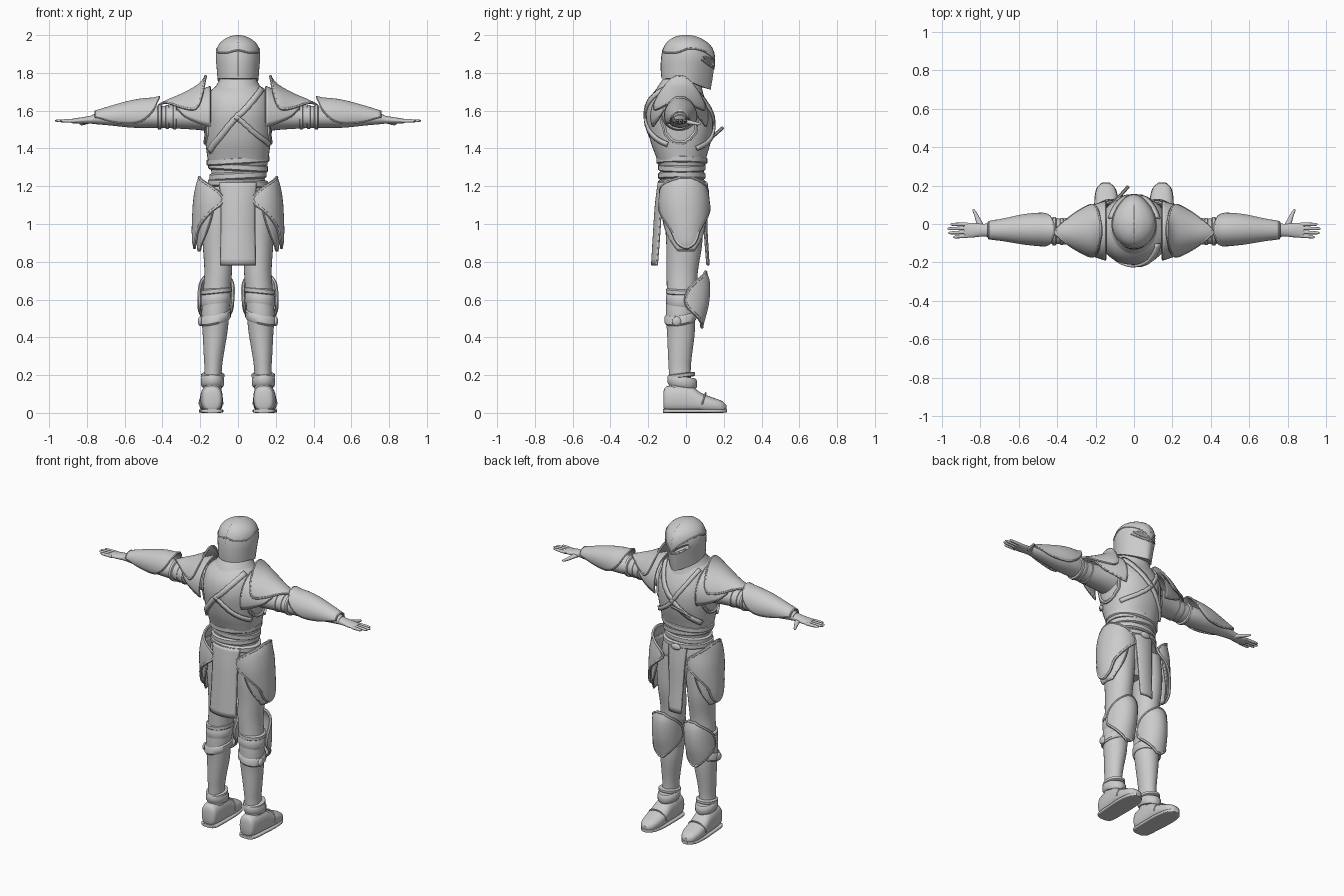
import bpy, bmesh
from math import sin, cos, radians, pi, copysign
from mathutils import Vector, Matrix
from mathutils.bvhtree import BVHTree


def interp(pts, k):
    """Catmull-Rom through tuples"""
    out, P = [], [pts[0]] + list(pts) + [pts[-1]]
    for i in range(1, len(P) - 2):
        for j in range(k):
            t = j / k
            out.append(tuple(0.5 * (2 * b + (c - a) * t + (2 * a - 5 * b + 4 * c - d) * t * t
                             + (3 * b - a - 3 * c + d) * t ** 3)
                             for a, b, c, d in zip(P[i - 1], P[i], P[i + 1], P[i + 2])))
    return out + [tuple(pts[-1])]


def finish(name, me, mirror=False, thick=0):
    bm = bmesh.new()
    bm.from_mesh(me)
    bmesh.ops.recalc_face_normals(bm, faces=bm.faces)
    bm.to_mesh(me)
    bm.free()
    me.shade_smooth()
    me.set_sharp_from_angle(angle=radians(40))
    ob = bpy.data.objects.new(name, me)
    bpy.context.collection.objects.link(ob)
    if thick:
        m = ob.modifiers.new("thickness", 'SOLIDIFY')
        m.thickness, m.offset = thick, 0
    if mirror:
        ob.modifiers.new("mirror", 'MIRROR').use_mirror_merge = False
    return ob


def tube(name, pts, r, cyclic=False, mirror=False):
    clean = [Vector(pts[0])]
    for p in pts[1:]:
        if (Vector(p) - clean[-1]).length > 0.004:
            clean.append(Vector(p))
    cu = bpy.data.curves.new(name, 'CURVE')
    cu.dimensions, cu.bevel_depth, cu.bevel_resolution, cu.use_fill_caps = '3D', r, 1, True
    sp = cu.splines.new('POLY')
    sp.points.add(len(clean) - 1)
    for q, p in zip(sp.points, clean):
        q.co = (*p, 1)
    sp.use_cyclic_u = cyclic
    tmp = bpy.data.objects.new("tmp", cu)
    me = bpy.data.meshes.new_from_object(tmp)
    bpy.data.objects.remove(tmp)
    return finish(name, me, mirror)


def loft(name, secs, axis='Z', n=32, k=4, p=2, mirror=False, thick=0.01, rim=0, warp=None, caps=True):
    """Sections (t, c1, c2, r1, r2[, a0, a1]); with angles it is an open shell plate"""
    shell = len(secs[0]) > 5
    rows = []
    for s in interp(secs, k):
        a0, a1 = s[5:7] if shell else (0, 360)
        row = []
        for i in range(n + shell):
            a = radians(a0 + (a1 - a0) * i / n)
            u = s[1] + s[3] * copysign(abs(cos(a)) ** (2 / p), cos(a))
            v = s[2] + s[4] * copysign(abs(sin(a)) ** (2 / p), sin(a))
            co = {'Z': (u, v, s[0]), 'X': (s[0], u, v), 'Y': (u, s[0], v)}[axis]
            row.append(warp(*co) if warp else co)
        rows.append(row)
    w = len(rows[0])
    faces = [(r * w + i, r * w + (i + 1) % w, (r + 1) * w + (i + 1) % w, (r + 1) * w + i)
             for r in range(len(rows) - 1) for i in range(n)]
    if not shell and caps:
        faces += [tuple(range(w)), tuple(range((len(rows) - 1) * w, len(rows) * w))]
    me = bpy.data.meshes.new(name)
    me.from_pydata([c for r in rows for c in r], [], faces)
    if rim:
        edge = rows[0] + [r[-1] for r in rows[1:]] + rows[-1][::-1] + [r[0] for r in rows[::-1]]
        tube(name + "_rim", edge, rim, True, mirror)
    return finish(name, me, mirror, thick if shell or not caps else 0)


def bvh_of(ob):
    return BVHTree.FromPolygons([v.co for v in ob.data.vertices], [p.vertices[:] for p in ob.data.polygons])


def drape(bvh, pts, off=0.003, k=8):
    """Snap a path to a body surface, giving (point, normal)"""
    out = []
    for q in interp(pts, k):
        loc, nor, _, _ = bvh.find_nearest(Vector(q))
        if nor.dot(loc - Vector((0, 0, loc.z))) < 0:
            nor = -nor
        out.append((loc + nor * off, nor))
    return out


def strap(name, bvh, pts, width):
    d, verts = drape(bvh, pts, 0.007), []
    for i, (c, nor) in enumerate(d):
        t = d[min(i + 1, len(d) - 1)][0] - d[max(i - 1, 0)][0]
        s = nor.cross(t).normalized() * width / 2
        verts += [c - s, c + s]
    me = bpy.data.meshes.new(name)
    me.from_pydata(verts, [], [(2 * i, 2 * i + 1, 2 * i + 3, 2 * i + 2) for i in range(len(d) - 1)])
    return finish(name, me, False, 0.012)


def ball(name, loc, scale, rot=0, mirror=False):
    bm = bmesh.new()
    m = Matrix.Translation(loc) @ Matrix.Rotation(rot, 4, 'Y') @ Matrix.Diagonal((*scale, 1))
    bmesh.ops.create_uvsphere(bm, u_segments=20, v_segments=12, radius=1, matrix=m)
    me = bpy.data.meshes.new(name)
    bm.to_mesh(me)
    bm.free()
    return finish(name, me, mirror)


# Helmet: pointed face, lower chin, cut eye slits, brow ridges
def face(x, y, z):
    low = max(0, min(1, (1.88 - z) / 0.11))
    f = max(0, min(1, (y + 0.02) / 0.15))
    return (x * (1 - (0.2 + 0.3 * low) * f * f), y, z - 0.06 * low * f)


helmet = loft("helmet", [(1.77, 0, 0, .109, .13), (1.82, 0, .005, .113, .138), (1.88, 0, .011, .118, .142),
              (1.93, 0, .01, .112, .13), (1.965, 0, .005, .09, .103), (1.99, 0, 0, .05, .06),
              (2.0, 0, 0, .012, .015)], warp=face, n=40)
hb = bvh_of(helmet)
cutter = ball("eye_cutter", (.058, .13, 1.868), (.055, .045, .011), radians(-32), True)
cutter.hide_render = True
cutter.display_type = 'WIRE'
cut = helmet.modifiers.new("eyes", 'BOOLEAN')
cut.object, cut.operation = cutter, 'DIFFERENCE'
tube("brow_ridge", [d[0] for d in drape(hb, [(0, .16, 1.83), (.04, .15, 1.875), (.085, .1, 1.915), (.115, .02, 1.93),
     (.118, -.05, 1.91), (.07, -.12, 1.91), (0, -.14, 1.925)], 0)], .0045, mirror=True)
tube("cheek_ridge", [d[0] for d in drape(hb, [(.004, .16, 1.82), (.05, .12, 1.84), (.09, .08, 1.87)], 0)],
     .004, mirror=True)
tube("helmet_crest", [d[0] for d in drape(hb, [(0, .15, 1.88), (0, .09, 1.97), (0, 0, 2.0), (0, -.09, 1.96),
     (0, -.13, 1.88), (0, -.13, 1.78)], -.002)], .003)
loft("neck", [(1.66, 0, -.02, .085, .09), (1.73, 0, -.01, .075, .08), (1.84, 0, 0, .075, .08)])

# Torso: breastplate, gorget, waist, bands
chest = loft("breastplate", [(1.31, 0, -.022, .155, .12), (1.36, 0, -.025, .163, .135), (1.43, 0, -.028, .173, .158),
             (1.5, 0, -.03, .18, .172), (1.58, 0, -.037, .183, .175), (1.65, 0, -.045, .172, .155),
             (1.7, 0, -.045, .15, .125), (1.745, 0, -.035, .095, .09)], p=2.2, n=40)
cb = bvh_of(chest)
loft("gorget", [(1.68, 0, -.035, .15, .135), (1.73, 0, -.03, .112, .112), (1.765, 0, -.02, .092, .098)], caps=False,
     warp=lambda x, y, z: (x, y, z - max(0, y) * .3))
loft("waist", [(1.18, 0, -.02, .15, .112), (1.26, 0, -.02, .14, .115), (1.34, 0, -.022, .152, .12)])
for i, (z, r, ry, tl) in enumerate([(1.335, .162, .131, .06), (1.3, .155, .122, -.06), (1.255, .148, .122, .05),
                                    (1.215, .156, .122, -.03)]):
    loft(f"waist_band_{i}", [(z - .02, 0, -.022, r - .006, ry - .006), (z - .012, 0, -.022, r + .004, ry + .004),
         (z + .012, 0, -.022, r + .004, ry + .004), (z + .02, 0, -.022, r - .006, ry - .006)], k=1,
         warp=lambda x, y, z: (x, y, z + tl * x))
ball("belt_buckle", (0, .105, 1.205), (.035, .012, .02))
strap("back_strap", cb, [(.12, -.1, 1.71), (.06, -.25, 1.63), (-.06, -.25, 1.51), (-.17, -.12, 1.38)], .032)
strap("back_cross_strap", cb, [(-.02, -.25, 1.57), (.07, -.25, 1.5), (.17, -.1, 1.42)], .026)
strap("front_strap", cb, [(.12, .03, 1.71), (.07, .15, 1.61), (-.04, .2, 1.49), (-.16, .06, 1.38)], .03)
strap("front_cross_strap", cb, [(-.12, .03, 1.71), (-.06, .15, 1.6), (.03, .2, 1.48), (.16, .06, 1.4)], .024)
tube("armhole_rim", [d[0] for d in drape(cb, [(.25, -.035 + .15 * cos(a * pi / 8), 1.56 + .14 * sin(a * pi / 8))
     for a in range(16)], 0, 3)], .011, True, True)
tube("dagger_hilt", [(-.11, .11, 1.43), (-.07, .15, 1.47), (-.03, .195, 1.51)], .009)

# Hips, hanging cloths and hip plates
loft("pelvis", [(1.22, 0, -.02, .145, .11), (1.14, 0, -.02, .17, .115), (1.04, 0, -.015, .165, .1),
                (.95, 0, -.01, .07, .06)])
loft("back_cloth", [(1.22, 0, -.06, .13, .085, 222, 318), (1.1, 0, -.06, .125, .1, 225, 315),
     (.95, 0, -.07, .125, .1, 225, 315), (.785, 0, -.08, .135, .1, 227, 313)], n=16, rim=.005)
loft("front_cloth", [(1.21, 0, .0, .12, .095, 58, 122), (1.1, 0, .01, .11, .095, 60, 120),
     (.95, 0, .02, .1, .09, 62, 118), (.785, 0, .035, .1, .085, 65, 115)], n=16, rim=.005)
loft("hip_plate", [(1.245, .12, 0, .085, .11, -15, 15), (1.2, .12, -.01, .1, .12, -75, 70),
     (1.13, .12, -.01, .112, .13, -112, 108), (1.06, .12, -.008, .117, .13, -75, 75),
     (.98, .12, -.004, .12, .12, -42, 42), (.905, .12, 0, .118, .11, -26, 26), (.875, .115, 0, .115, .1, -6, 6)],
     n=24, mirror=True, rim=.009)
loft("inner_hip_plate", [(1.17, .12, -.01, .1, .118, -90, 90), (1.05, .12, -.01, .103, .115, -80, 80),
     (.95, .12, -.005, .1, .108, -60, 60), (.86, .12, 0, .09, .1, -25, 25)], n=20, mirror=True, rim=.006)

# Legs
loft("leg", [(1.12, .095, -.01, .085, .1), (1.0, .105, -.01, .088, .1), (.88, .107, -.01, .079, .094),
     (.75, .105, -.02, .073, .083), (.64, .112, -.022, .073, .08), (.52, .12, -.03, .073, .077),
     (.42, .122, -.027, .065, .073), (.3, .129, -.032, .052, .063), (.22, .132, -.033, .046, .058),
     (.1, .138, -.03, .05, .06)], mirror=True)
loft("knee_guard", [(.745, .113, 0, .09, .105, 76, 104), (.7, .113, 0, .09, .12, 30, 150),
     (.64, .115, 0, .09, .123, 4, 176), (.57, .118, 0, .088, .115, 2, 178), (.51, .12, 0, .085, .1, 38, 142),
     (.455, .12, 0, .085, .085, 80, 100)], n=24, mirror=True, rim=.009)


def band(name, z, cx, cy, rx, ry, h, sx=0, sy=0):
    loft(name, [(z - h, cx, cy, rx - .008, ry - .008), (z - h * .6, cx, cy, rx, ry), (z + h * .6, cx, cy, rx, ry),
         (z + h, cx, cy, rx - .008, ry - .008)], k=1, mirror=True,
         warp=lambda x, y, z: (x, y, z + sx * (x - cx) + sy * (y - cy)))


band("upper_knee_band", .645, .115, -.02, .082, .087, .016, -.1)
band("knee_sleeve", .6, .117, -.022, .08, .083, .035, -.1)
band("lower_knee_band", .505, .121, -.028, .083, .085, .026, -.22, .15)
ball("knee_buckle", (.2, -.05, .485), (.012, .025, .025), 0, True)
band("ankle_cuff", .165, .135, -.02, .062, .078, .028, 0, -.15)
band("ankle_strap", .198, .134, -.024, .062, .072, .012, 0, .12)

# Boots: upper, sole and toe seam
splay = lambda x, y, z: (x + .03 * y, y, max(z, .012))
loft("boot", [(-.12, .14, .07, .03, .04), (-.105, .14, .073, .05, .066), (-.04, .14, .075, .058, .075),
     (.03, .14, .07, .06, .07), (.08, .14, .054, .062, .052), (.14, .14, .042, .059, .04),
     (.19, .14, .033, .045, .03), (.214, .14, .027, .018, .014)], 'Y', p=2.5, mirror=True, warp=splay)
loft("sole", [(-.123, .14, .01, .03, .01), (-.1, .14, .01, .055, .01), (.0, .14, .01, .062, .01),
     (.1, .14, .01, .064, .01), (.18, .14, .01, .052, .01), (.217, .14, .012, .018, .01)], 'Y', p=5, mirror=True,
     warp=lambda x, y, z: (x + .03 * y, y, z))
tube("toe_seam", [(.143 + .062 * cos(i * pi / 10), .085 + .02 * sin(i * pi / 10), .045 + .06 * sin(i * pi / 10) ** .8)
     for i in range(11)], .005, mirror=True)

# Arms with sleeves, bands, forearm guards
loft("arm", [(.12, -.035, 1.575, .1, .09), (.2, -.035, 1.572, .088, .075), (.3, -.038, 1.568, .074, .064),
     (.4, -.038, 1.567, .066, .058), (.47, -.033, 1.565, .068, .056), (.56, -.03, 1.563, .064, .053),
     (.68, -.03, 1.56, .046, .038), (.77, -.032, 1.555, .034, .025)], 'X', mirror=True)
for i, (x, r) in enumerate([(.335, .073), (.375, .07), (.415, .074)]):
    loft(f"arm_band_{i}", [(x - .012, -.038, 1.567, r - .008, r - .016), (x - .007, -.038, 1.567, r, r - .007),
         (x + .007, -.038, 1.567, r, r - .007), (x + .012, -.038, 1.567, r - .008, r - .016)], 'X', k=1, mirror=True)
loft("forearm_guard", [(.418, -.03, 1.57, .085, .103, 72, 108), (.45, -.03, 1.57, .083, .095, 20, 160),
     (.51, -.028, 1.57, .081, .09, -15, 195), (.58, -.028, 1.57, .073, .077, -28, 208),
     (.67, -.03, 1.567, .056, .055, -25, 205), (.755, -.032, 1.56, .042, .036, 10, 170)],
     'X', n=24, mirror=True, rim=.006)

# Pauldrons in two layers
loft("pauldron", [(.172, -.035, 1.57, .12, .213, 77, 103), (.19, -.035, 1.57, .137, .185, 40, 140),
     (.225, -.035, 1.57, .138, .155, 15, 165), (.3, -.037, 1.57, .105, .115, 25, 155),
     (.36, -.04, 1.57, .08, .09, 50, 130), (.41, -.042, 1.57, .07, .066, 86, 94)],
     'X', n=24, mirror=True, rim=.007)
loft("under_pauldron", [(.15, -.035, 1.57, .15, .155, -20, 200), (.21, -.035, 1.57, .13, .13, -15, 195),
     (.28, -.037, 1.57, .1, .1, 0, 180), (.32, -.038, 1.57, .085, .08, 30, 150)], 'X', n=24, mirror=True, rim=.006)

# Hands
loft("palm", [(.74, -.032, 1.556, .036, .026), (.79, -.032, 1.551, .033, .02), (.84, -.032, 1.547, .038, .016),
     (.885, -.032, 1.545, .036, .011)], 'X', mirror=True)
for i, (y, tip) in enumerate([(-.062, .94), (-.042, .965), (-.022, .97), (-.002, .955)]):
    loft(f"finger_{i}", [(.865, y, 1.545, .01, .01), (.92, y * 1.06, 1.546, .009, .009),
         (tip - .008, y * 1.1, 1.547, .007, .006), (tip, y * 1.1, 1.547, .002, .002)], 'X', n=10, k=2, mirror=True)
loft("thumb", [(-.03, .79, 1.545, .022, .014), (.01, .805, 1.54, .016, .012), (.045, .82, 1.533, .011, .01),
     (.07, .832, 1.53, .008, .007), (.078, .835, 1.529, .002, .002)], 'Y', n=12, k=2, mirror=True)
